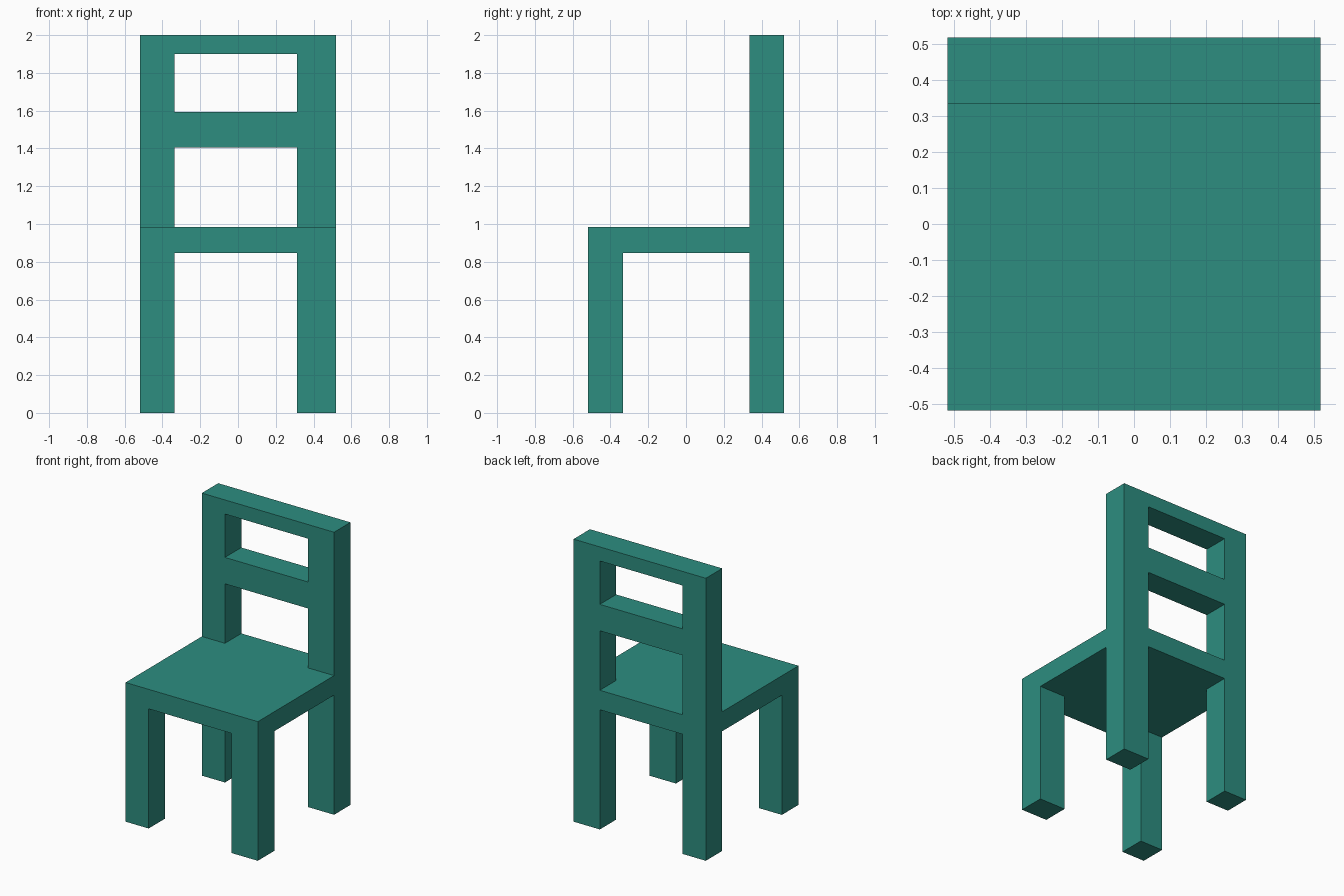
import bpy

if "Cube" in bpy.data.objects:
    bpy.data.objects.remove(bpy.data.objects["Cube"])

teal = bpy.data.materials.new("teal paint")
teal.diffuse_color = (0.026, 0.27, 0.216, 1.0)
teal.use_nodes = True
teal.node_tree.nodes["Principled BSDF"].inputs["Base Color"].default_value = teal.diffuse_color


def box(name, x, y, z):
    """Box spanning the (low, high) ranges x, y, z."""
    bpy.ops.mesh.primitive_cube_add(size=1)
    ob = bpy.context.object
    ob.name = name
    lo, hi = zip(x, y, z)
    for v in ob.data.vertices:
        v.co = [lo[i] if v.co[i] < 0 else hi[i] for i in range(3)]
    ob.data.materials.append(teal)
    return ob


H = 0.518                                  # half width and half depth
LEFT, RIGHT = (-H, -0.337), (0.312, H)     # the right side posts are wider
GAP = (LEFT[1], RIGHT[0])
FRONT, BACK = (-H, -0.333), (0.335, H)
SEAT = (0.847, 0.985)

# Seat slab, running under the backrest
box("seat", (-H, H), (-H, H), SEAT)

# Legs below the seat and backrest posts above it
for side, x in (("left", LEFT), ("right", RIGHT)):
    box("front_leg_" + side, x, FRONT, (0, SEAT[0]))
    box("back_leg_" + side, x, BACK, (0, SEAT[0]))
    box("back_post_" + side, x, BACK, (SEAT[1], 2.0))

# Rails of the backrest, flush with the posts
box("middle_rail", GAP, BACK, (1.406, 1.593))
box("top_rail", GAP, BACK, (1.90, 2.0))
